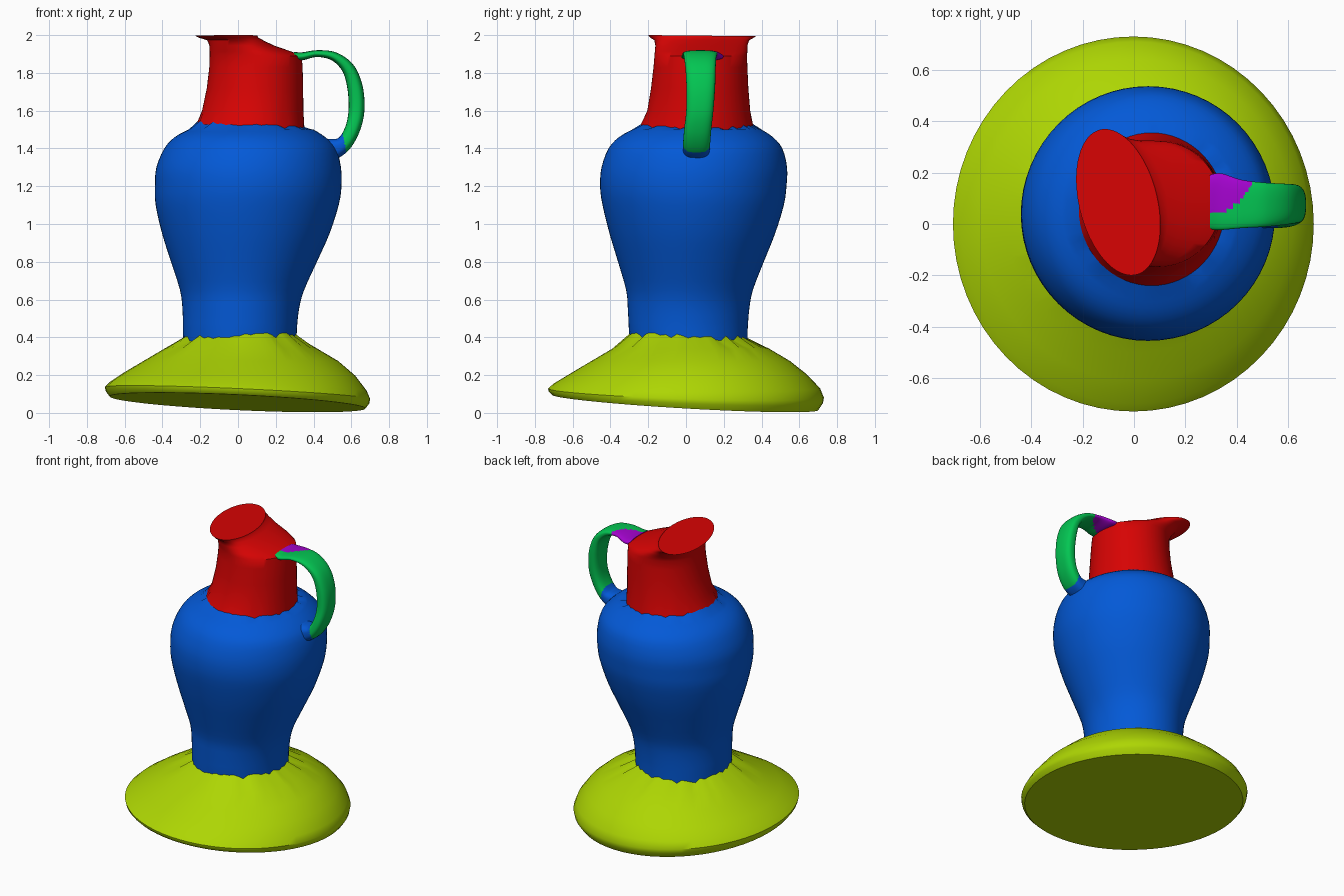
import bpy, bmesh, math, random
from mathutils import Vector

cube = bpy.data.objects.get("Cube")
if cube:
    bpy.data.objects.remove(cube, do_unlink=True)

SEG = 64


def material(name, rgb):
    m = bpy.data.materials.new(name)
    m.use_nodes = True
    m.diffuse_color = (*rgb, 1)
    m.node_tree.nodes["Principled BSDF"].inputs["Base Color"].default_value = (*rgb, 1)
    return m


RED = material("red", (0.68, 0.001, 0.001))
BLUE = material("blue", (0.001, 0.1, 0.68))
LIME = material("lime", (0.42, 0.67, 0.001))
GREEN = material("green", (0.001, 0.56, 0.085))
PURPLE = material("purple", (0.37, 0.001, 0.62))


def smooth_rows(rows, steps):
    """Catmull-Rom interpolation through rows of numbers."""
    out = []
    for i in range(len(rows) - 1):
        a, b, c, d = (rows[max(i - 1, 0)], rows[i], rows[i + 1],
                      rows[min(i + 2, len(rows) - 1)])
        for s in range(steps):
            t = s / steps
            out.append([0.5 * (2 * q + (r - p) * t + (2 * p - 5 * q + 4 * r - w) * t * t
                               + (3 * q - p - 3 * r + w) * t ** 3)
                        for p, q, r, w in zip(a, b, c, d)])
    out.append(list(rows[-1]))
    return out


def oval(x0, x1, y0, y1, z, tx=0, ty=0, skew=0, jitter=0):
    """Ring with the given extents, tilted along x and y."""
    rng = random.Random(3)
    ring = []
    for i in range(SEG):
        a = math.tau * i / SEG
        dy = (y1 - y0) / 2 * math.sin(a)
        x = (x0 + x1) / 2 + (x1 - x0) / 2 * math.cos(a) + skew * dy
        y = (y0 + y1) / 2 + dy
        ring.append(Vector((x, y, z + tx * x + ty * y + rng.uniform(-jitter, jitter))))
    return ring


def loft(name, rings, mats, bottom=False, top=False, pick=None, sharp=40):
    bm = bmesh.new()
    rows = [[bm.verts.new(p) for p in ring] for ring in rings]
    n = len(rows[0])
    for low, high in zip(rows, rows[1:]):
        for i in range(n):
            j = (i + 1) % n
            bm.faces.new((low[i], low[j], high[j], high[i]))
    if bottom:
        bm.faces.new(rows[0][::-1])
    if top:
        bm.faces.new(rows[-1])
    bmesh.ops.recalc_face_normals(bm, faces=bm.faces)
    if pick:
        for f in bm.faces:
            f.material_index = pick(f.calc_center_median())
    mesh = bpy.data.meshes.new(name)
    bm.to_mesh(mesh)
    bm.free()
    for m in mats:
        mesh.materials.append(m)
    ob = bpy.data.objects.new(name, mesh)
    bpy.context.collection.objects.link(ob)
    bpy.ops.object.select_all(action='DESELECT')
    ob.select_set(True)
    bpy.context.view_layer.objects.active = ob
    bpy.ops.object.shade_smooth_by_angle(angle=math.radians(sharp))


# Ragged seams shared by neighbouring parts
foot_seam = oval(-0.29, 0.31, -0.30, 0.325, 0.396, 0.03, -0.03, jitter=0.016)
neck_seam = oval(-0.215, 0.352, -0.24, 0.355, 1.525, -0.05, jitter=0.01)

# Wide domed foot with a tilted flat underside
loft("foot", [
    oval(-0.68, 0.675, -0.71, 0.70, 0.055, -0.047, -0.058),
    oval(-0.70, 0.695, -0.727, 0.725, 0.082, -0.046, -0.042),
    oval(-0.705, 0.70, -0.73, 0.73, 0.105, -0.045, -0.033),
    oval(-0.675, 0.68, -0.70, 0.71, 0.143, -0.035, -0.018),
    oval(-0.60, 0.62, -0.61, 0.64, 0.207, -0.015, -0.005),
    oval(-0.50, 0.53, -0.50, 0.55, 0.275),
    oval(-0.39, 0.42, -0.39, 0.44, 0.34),
    foot_seam], [LIME], bottom=True)

# Rounded body: z, x range, y range
body = smooth_rows([
    (0.45, -0.292, 0.312, -0.303, 0.327),
    (0.55, -0.294, 0.323, -0.308, 0.335),
    (0.65, -0.307, 0.35, -0.317, 0.354),
    (0.80, -0.355, 0.418, -0.36, 0.412),
    (0.95, -0.402, 0.485, -0.405, 0.472),
    (1.10, -0.436, 0.533, -0.442, 0.518),
    (1.20, -0.44, 0.548, -0.455, 0.532),
    (1.30, -0.432, 0.545, -0.447, 0.535),
    (1.40, -0.39, 0.518, -0.41, 0.51),
    (1.46, -0.335, 0.462, -0.355, 0.46),
    (1.50, -0.262, 0.40, -0.285, 0.40)], 3)
loft("body", [foot_seam] + [oval(*b[1:], b[0]) for b in body] + [neck_seam],
     [BLUE], sharp=60)

# Neck, sloping up from the handle to a flared, closed mouth
loft("neck", [
    neck_seam,
    oval(-0.19, 0.346, -0.205, 0.34, 1.60),
    oval(-0.165, 0.345, -0.185, 0.33, 1.72),
    oval(-0.152, 0.342, -0.172, 0.325, 1.83),
    oval(-0.15, 0.337, -0.167, 0.323, 1.89),
    oval(-0.15, 0.28, -0.165, 0.325, 1.914),
    oval(-0.152, 0.19, -0.162, 0.325, 1.945, skew=-0.04),
    oval(-0.16, 0.13, -0.168, 0.335, 1.973, skew=-0.12),
    oval(-0.203, 0.1, -0.19, 0.36, 1.987, skew=-0.17),
    oval(-0.217, 0.094, -0.20, 0.37, 1.998, ty=-0.01, skew=-0.18)],
    [RED], top=True, sharp=50)

# Handle: centre x, y, z, half thickness, half width
path = smooth_rows([
    (0.295, 0.085, 1.889, 0.022, 0.107),
    (0.34, 0.087, 1.888, 0.021, 0.11),
    (0.42, 0.078, 1.902, 0.018, 0.094),
    (0.51, 0.075, 1.886, 0.024, 0.086),
    (0.584, 0.077, 1.822, 0.034, 0.08),
    (0.62, 0.078, 1.72, 0.041, 0.076),
    (0.627, 0.073, 1.60, 0.042, 0.072),
    (0.605, 0.062, 1.50, 0.04, 0.072),
    (0.56, 0.056, 1.425, 0.042, 0.072),
    (0.50, 0.055, 1.395, 0.058, 0.072),
    (0.42, 0.055, 1.38, 0.08, 0.09)], 14)
SIDES = 44
sections = []
for k, (x, y, z, thick, wide) in enumerate(path):
    p, q = path[max(k - 1, 0)], path[min(k + 1, len(path) - 1)]
    along = Vector((q[0] - p[0], 0, q[2] - p[2])).normalized()
    out = Vector((-along.z, 0, along.x))
    ring = []
    for i in range(SIDES):
        a = math.tau * i / SIDES
        c, s = (math.copysign(abs(v) ** 0.75, v) for v in (math.cos(a), math.sin(a)))
        ring.append(Vector((x, y, z)) + out * thick * c + Vector((0, wide * s, 0)))
    sections.append(ring)


def handle_colour(c):
    if c.z < 1.6 and c.x < 0.562 - (c.z - 1.44) * 0.2:
        return 1  # root grows out of the body
    if c.x < 0.46 and c.z > 1.8 and c.y > 0.04 + 5 * max(c.x - 0.31, 0) ** 2:
        return 2  # patch where the handle meets the mouth
    return 0


loft("handle", sections, [GREEN, BLUE, PURPLE], bottom=True, top=True,
     pick=handle_colour, sharp=50)
